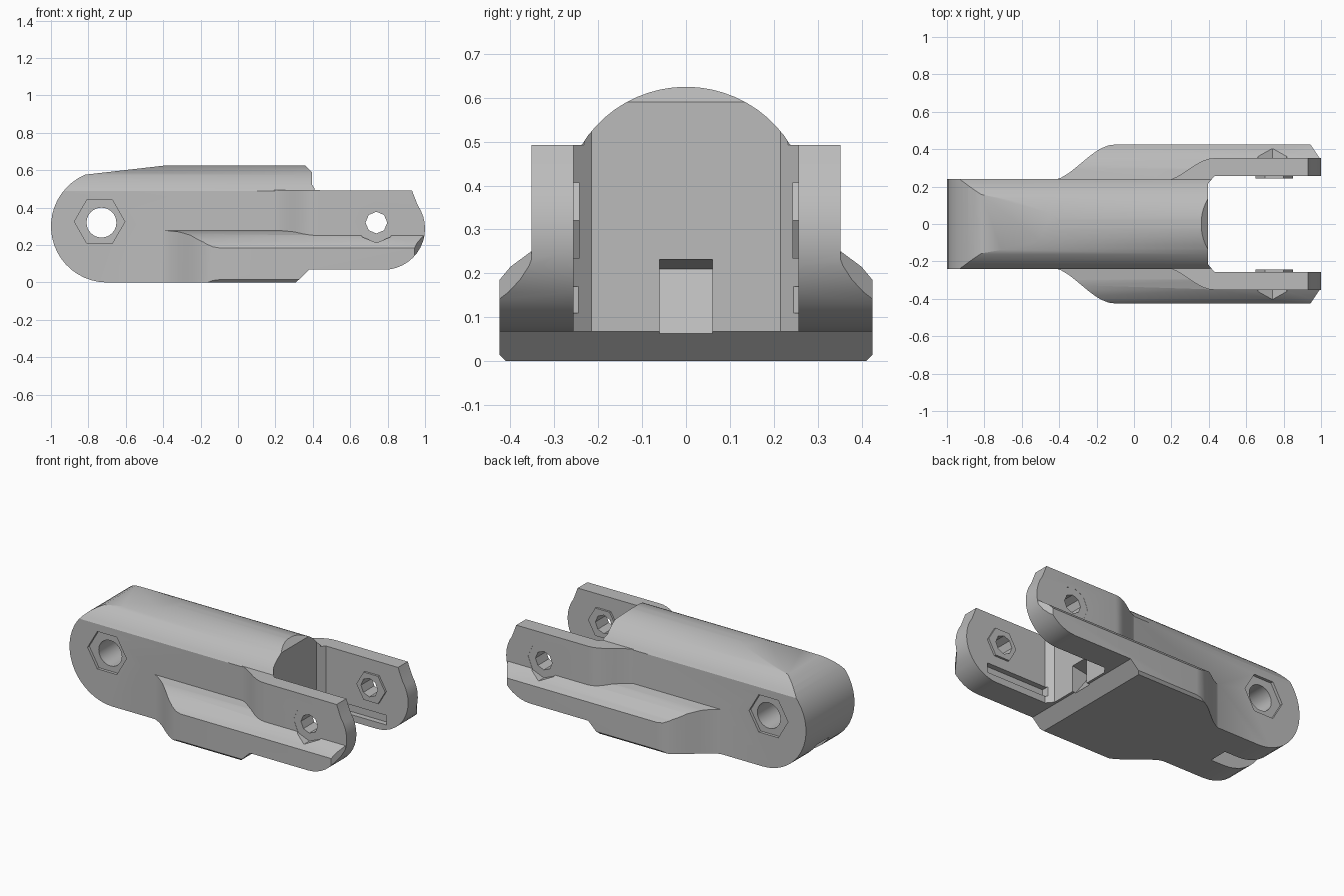
import bpy, bmesh
from math import sin, cos, radians, pi
from mathutils import Vector

cube = bpy.data.objects.get("Cube")
if cube:
    bpy.data.objects.remove(cube, do_unlink=True)

grey = bpy.data.materials.new("warm grey plastic")
grey.use_nodes = True
colour = (0.5, 0.5, 0.5, 1)
grey.diffuse_color = colour
grey.node_tree.nodes["Principled BSDF"].inputs["Base Color"].default_value = colour


def prism(name, pts, axis, lo, hi):
    """Extrude a 2D outline along an axis; pts use the other two axes in xyz order."""
    def place(p, d):
        c = list(p)
        c.insert("xyz".index(axis), d)
        return Vector(c)
    bm = bmesh.new()
    face = bm.faces.new([bm.verts.new(place(p, lo)) for p in pts])
    ext = bmesh.ops.extrude_face_region(bm, geom=[face])
    shift = place((0, 0), hi - lo)
    bmesh.ops.translate(bm, vec=shift,
                        verts=[v for v in ext["geom"] if isinstance(v, bmesh.types.BMVert)])
    bmesh.ops.recalc_face_normals(bm, faces=bm.faces)
    mesh = bpy.data.meshes.new(name)
    bm.to_mesh(mesh)
    bm.free()
    mesh.materials.append(grey)
    ob = bpy.data.objects.new(name, mesh)
    bpy.context.collection.objects.link(ob)
    return ob


def combine(ob, other, op):
    mod = ob.modifiers.new(op, 'BOOLEAN')
    mod.operation, mod.object, mod.solver = op, other, 'EXACT'
    bpy.context.view_layer.objects.active = ob
    bpy.ops.object.modifier_apply(modifier=mod.name)
    bpy.data.objects.remove(other, do_unlink=True)


def arc(cx, cy, r, a0, a1, n):
    return [(cx + r * cos(radians(a0 + (a1 - a0) * i / n)),
             cy + r * sin(radians(a0 + (a1 - a0) * i / n))) for i in range(n + 1)]


def ring(cx, cz, r, n):
    return arc(cx, cz, r, 0, 360 - 360 / n, n - 1)


def s_curve(x0, y0, x1, y1, n=10):
    return [(x0 + (x1 - x0) * i / n, y0 + (y1 - y0) * (1 - cos(pi * i / n)) / 2)
            for i in range(n + 1)]


def mirrored(half):
    """Close a half outline by reflecting its first coordinate."""
    return half + [(-a, b) for a, b in reversed(half) if a]


def mirrored_plan(half):
    return half + [(x, -y) for x, y in reversed(half)]


# Domed central beam
dome = [(y, 0.345 + z) for y, z in arc(0, 0, 0.28, 31, 90, 10)]
dome[-1] = (0, dome[-1][1])
link = prism("finger_link", mirrored([(0.24, 0)] + dome), "x", -1.1, 0.41)

# Flared lower rails, trimmed to their plan shape
rails = prism("lower_rails", mirrored([(0.41, 0), (0.425, 0.015), (0.425, 0.185), (0.40, 0.215),
                                       (0.35, 0.252), (0.30, 0.27), (0.20, 0.285)]), "x", -0.6, 1.1)
plan = s_curve(-0.46, 0.23, -0.1, 0.425) + [(0.94, 0.43), (1.0, 0.34), (1.05, 0.34)]
combine(rails, prism("rail_plan", mirrored_plan(plan), "z", -0.1, 0.4), 'INTERSECT')

# Upper fork arms
plan = s_curve(0.15, 0.23, 0.43, 0.352) + [(1.05, 0.352)]
arms = prism("fork_arms", mirrored_plan(plan), "z", 0.1, 0.493)

combine(link, rails, 'UNION')
combine(link, arms, 'UNION')

# Side silhouette with both rounded ends
side = (arc(-0.7, 0.3, 0.3, 113, 270, 20) + [(0.31, 0), (0.38, 0.068)]
        + arc(0.78, 0.288, 0.22, -90, 35, 14)
        + [(0.93, 0.492), (0.41, 0.493), (0.395, 0.59), (0.36, 0.624), (-0.4, 0.624)])
combine(link, prism("side_outline", side, "y", -0.6, 0.6), 'INTERSECT')

# Fork gap
gap = [(0.395, 0.215), (0.43, 0.256), (1.2, 0.256)]
combine(link, prism("fork_gap", mirrored_plan(gap), "z", -0.2, 0.8), 'DIFFERENCE')

# Cable slots at the two ends of the beam
combine(link, prism("front_pocket", [(0.5, 0.05), (0.385, 0.05), (0.27, 0.21), (0.5, 0.25)],
                    "y", -0.06, 0.06), 'DIFFERENCE')
combine(link, prism("rear_slot", [(-1.1, -0.1), (-1.1, 0.15), (-0.62, 0.1), (-0.6, -0.1)],
                    "y", -0.06, 0.06), 'DIFFERENCE')

# Pin holes
combine(link, prism("beam_pin_hole", ring(-0.73, 0.32, 0.08, 24), "y", -0.6, 0.6), 'DIFFERENCE')
combine(link, prism("fork_pin_hole", ring(0.74, 0.32, 0.058, 8), "y", -0.6, 0.6), 'DIFFERENCE')

for s, label in ((-1, "right"), (1, "left")):
    def span(a, b):
        return min(s * a, s * b), max(s * a, s * b)
    # Hexagonal recess, fork counterbore and inner groove
    combine(link, prism("recess", ring(-0.74, 0.325, 0.135, 6), "y", *span(0.222, 0.4)), 'DIFFERENCE')
    combine(link, prism("counterbore", ring(0.74, 0.32, 0.108, 8), "y", *span(0.351, 0.6)), 'DIFFERENCE')
    groove = [(0.42, 0.11), (0.85, 0.11), (0.85, 0.17), (0.42, 0.17)]
    combine(link, prism("groove", groove, "y", *span(0.2, 0.29)), 'DIFFERENCE')
    # Raised washer inside each arm
    washer = prism(label + "_washer", ring(0.75, 0.32, 0.1, 6), "y", *span(0.243, 0.26))
    combine(washer, prism("washer_hole", ring(0.74, 0.32, 0.058, 8), "y", *span(0.2, 0.3)), 'DIFFERENCE')

# Smooth the curved surfaces, keeping hard edges
for ob in bpy.data.objects:
    if ob.type == 'MESH' and ("washer" in ob.name or ob == link):
        bpy.ops.object.select_all(action='DESELECT')
        ob.select_set(True)
        bpy.context.view_layer.objects.active = ob
        bpy.ops.object.shade_smooth_by_angle(angle=radians(30))
